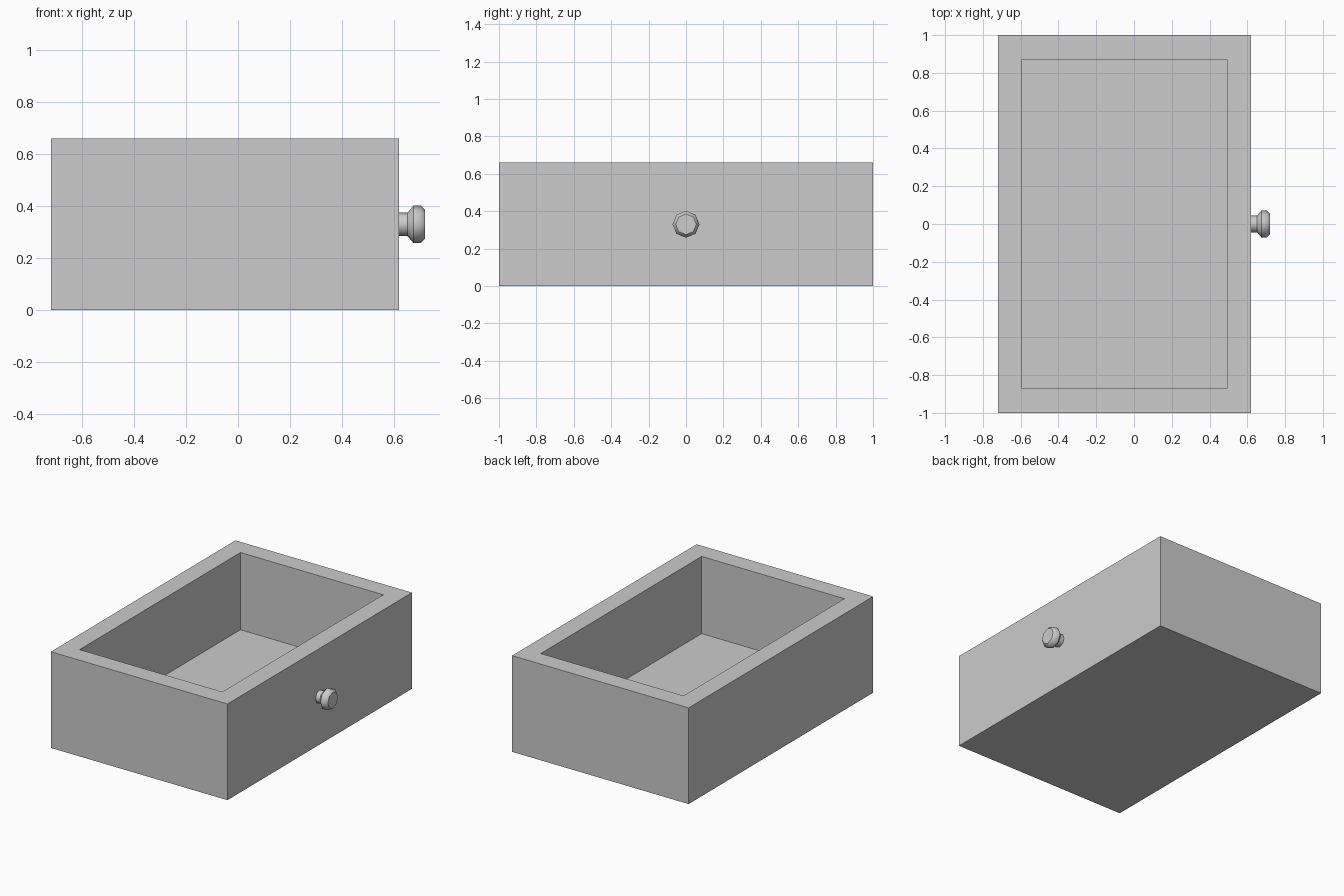
import bpy, bmesh, math
from mathutils import Matrix, Vector

old = bpy.data.objects.get("Cube")
if old:
    bpy.data.objects.remove(old, do_unlink=True)

GREY = (0.604, 0.604, 0.604, 1)
grey = bpy.data.materials.new("plain grey")
grey.use_nodes = True
grey.diffuse_color = GREY
for node in grey.node_tree.nodes:
    if node.type == 'BSDF_PRINCIPLED':
        node.inputs["Base Color"].default_value = GREY


def finish(bm, name):
    bmesh.ops.recalc_face_normals(bm, faces=bm.faces[:])
    mesh = bpy.data.meshes.new(name)
    bm.to_mesh(mesh)
    bm.free()
    mesh.materials.append(grey)
    obj = bpy.data.objects.new(name, mesh)
    bpy.context.collection.objects.link(obj)
    return obj


# Drawer box: a block whose top is inset to a rim, then sunk to the floor
WIDTH, LENGTH, HEIGHT = 1.34, 2.0, 0.66
WALL, FLOOR = 0.128, 0.13
CENTRE_X = -0.05
bm = bmesh.new()
bmesh.ops.create_cube(bm, size=1, matrix=Matrix.Translation((CENTRE_X, 0, HEIGHT / 2))
                      @ Matrix.Diagonal((WIDTH, LENGTH, HEIGHT, 1)))
bm.normal_update()
top = max(bm.faces, key=lambda f: f.normal.z)
bmesh.ops.inset_region(bm, faces=[top], thickness=WALL, use_even_offset=True)
sunk = bmesh.ops.extrude_face_region(bm, geom=[top])["geom"]
bmesh.ops.translate(bm, vec=(0, 0, FLOOR - HEIGHT),
                    verts=[v for v in sunk if isinstance(v, bmesh.types.BMVert)])
if top.is_valid:
    bmesh.ops.delete(bm, geom=[top], context='FACES_ONLY')
finish(bm, "drawer_box")

# Knob: eight-sided turned profile of (x, radius), from the box outwards
PROFILE = [(0.615, 0.045), (0.652, 0.045), (0.675, 0.072), (0.703, 0.072), (0.72, 0.055)]
SIDES = 8
bm = bmesh.new()
rings = []
for x, radius in PROFILE:
    angles = [math.tau * i / SIDES for i in range(SIDES)]
    rings.append([bm.verts.new(Vector((x, radius * math.cos(a), HEIGHT / 2 + radius * math.sin(a))))
                  for a in angles])
for inner, outer in zip(rings, rings[1:]):
    for i in range(SIDES):
        j = (i + 1) % SIDES
        bm.faces.new((inner[i], inner[j], outer[j], outer[i]))
bm.faces.new(rings[0])
bm.faces.new(rings[-1])
knob = finish(bm, "knob")

# Smooth round the knob, with a crisp end cap
bpy.ops.object.select_all(action='DESELECT')
knob.select_set(True)
bpy.context.view_layer.objects.active = knob
bpy.ops.object.shade_smooth_by_angle(angle=math.radians(46))
